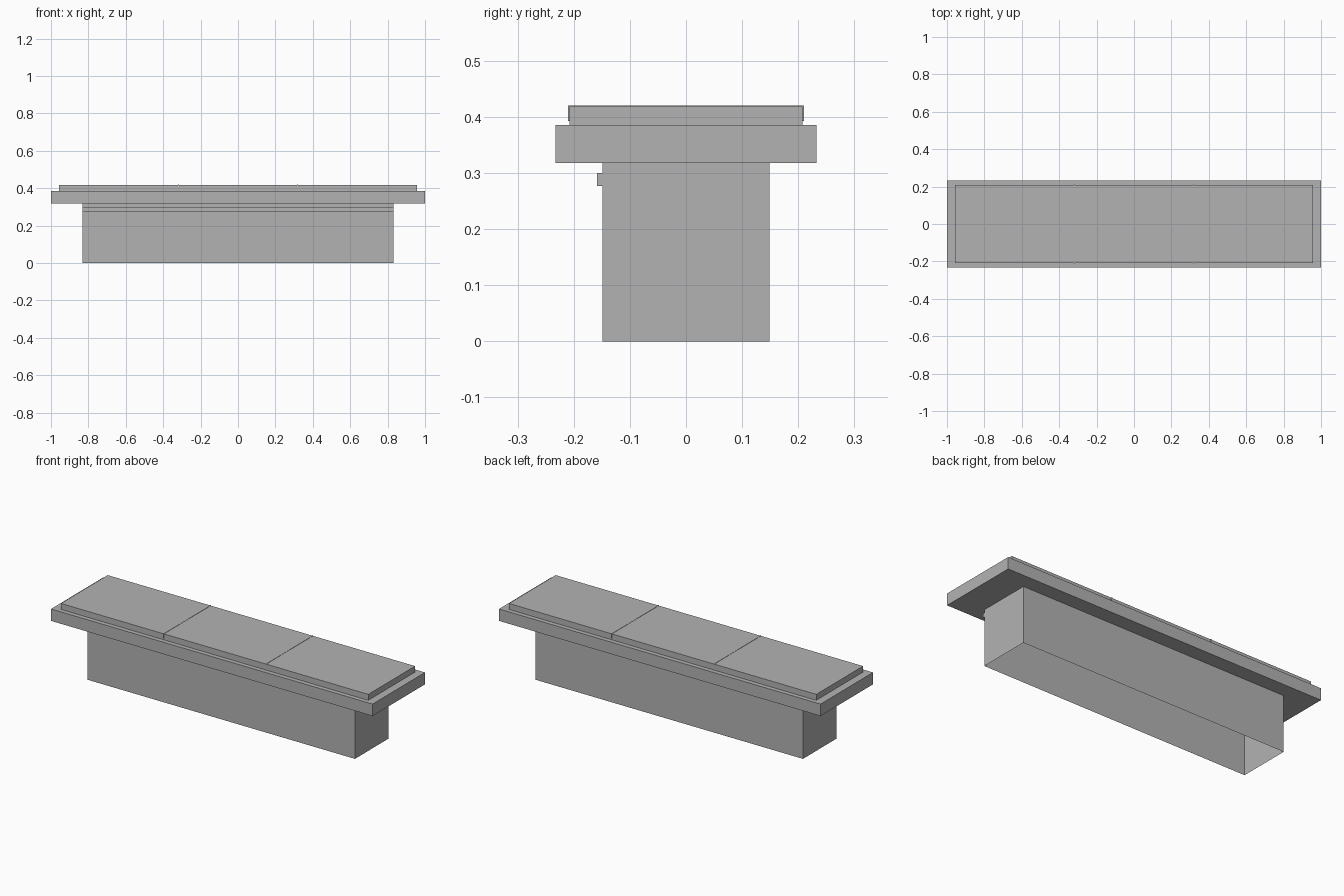
import bpy
import bmesh

cube = bpy.data.objects.get("Cube")
if cube:
    bpy.data.objects.remove(cube, do_unlink=True)

grey = bpy.data.materials.new("plain grey")
grey.use_nodes = True
GREY = (0.45, 0.45, 0.45, 1)
grey.diffuse_color = GREY
grey.node_tree.nodes["Principled BSDF"].inputs["Base Color"].default_value = GREY


def box(name, x, y, z, open_ends=False):
    """Box spanning the given (low, high) ranges; open_ends drops top and bottom."""
    bm = bmesh.new()
    bmesh.ops.create_cube(bm, size=1)
    for v in bm.verts:
        v.co = [r[0] if c < 0 else r[1] for c, r in zip(v.co, (x, y, z))]
    bm.normal_update()
    if open_ends:
        caps = [f for f in bm.faces if abs(f.normal.z) > 0.5]
        bmesh.ops.delete(bm, geom=caps, context='FACES_ONLY')
    mesh = bpy.data.meshes.new(name)
    bm.to_mesh(mesh)
    bm.free()
    mesh.materials.append(grey)
    obj = bpy.data.objects.new(name, mesh)
    bpy.context.collection.objects.link(obj)
    return obj


# Hollow base, open underneath, with a trim strip along the front
box("base_walls", (-0.832, 0.832), (-0.149, 0.149), (0, 0.318), open_ends=True)
box("front_trim", (-0.832, 0.832), (-0.159, -0.149), (0.277, 0.3))

# Overhanging slab and the raised top panel
box("slab", (-1, 1), (-0.233, 0.233), (0.318, 0.385))
box("top_panel", (-0.956, 0.956), (-0.208, 0.208), (0.385, 0.4185))

# Thin joint strips dividing the panel into thirds
for side, x in (("right", -0.318), ("left", 0.318)):
    box(side + "_joint", (x - 0.003, x + 0.003), (-0.21, 0.21), (0.393, 0.42))
